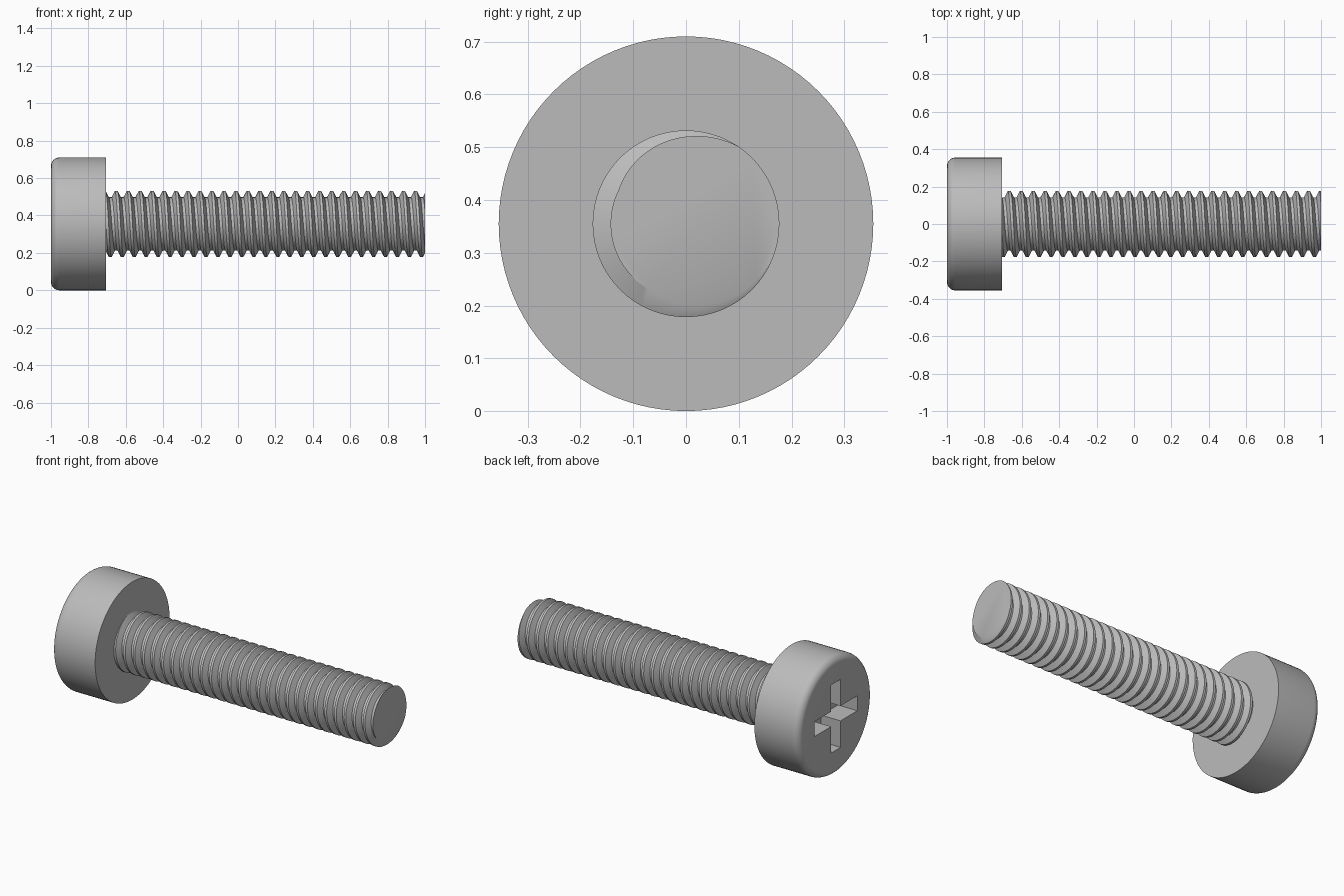
import bpy, bmesh
from math import sin, cos, pi, radians

old = bpy.data.objects.get("Cube")
if old:
    bpy.data.objects.remove(old)

AXIS_Z = 0.355
HEAD_R, HEAD_BACK = 0.355, -0.705
FILLET = 0.045

steel = bpy.data.materials.new("grey steel")
steel.use_nodes = True
GREY = (0.5, 0.5, 0.5, 1)
steel.diffuse_color = GREY
steel.node_tree.nodes["Principled BSDF"].inputs["Base Color"].default_value = GREY


def make_object(name, bm):
    bmesh.ops.recalc_face_normals(bm, faces=bm.faces)
    mesh = bpy.data.meshes.new(name)
    bm.to_mesh(mesh)
    bm.free()
    mesh.materials.append(steel)
    obj = bpy.data.objects.new(name, mesh)
    bpy.context.collection.objects.link(obj)
    obj.location.z = AXIS_Z
    return obj


def select_only(obj):
    bpy.ops.object.select_all(action="DESELECT")
    obj.select_set(True)
    bpy.context.view_layer.objects.active = obj


def make_head():
    # Turned cylinder with a rounded outer rim
    profile = [(HEAD_BACK, HEAD_R)]
    for k in range(9):
        a = k / 8 * pi / 2
        profile.append((-1 + FILLET * (1 - sin(a)), HEAD_R - FILLET * (1 - cos(a))))
    sides = 96
    bm = bmesh.new()
    rings = [[bm.verts.new((x, r * cos(2 * pi * i / sides), r * sin(2 * pi * i / sides)))
              for i in range(sides)] for x, r in profile]
    for a, b in zip(rings, rings[1:]):
        for i in range(sides):
            n = (i + 1) % sides
            bm.faces.new((a[i], a[n], b[n], b[i]))
    bm.faces.new(rings[0])
    bm.faces.new(rings[-1])
    return make_object("head", bm)


def make_cross_cutter(length, width, depth):
    # Plus-shaped prism sunk into the head face
    h, w = length / 2, width / 2
    arm = [(h, -w), (h, w), (w, w)]
    outline = []
    for _ in range(4):
        outline += arm
        arm = [(-z, y) for y, z in arm]
    bm = bmesh.new()
    face = bm.faces.new([bm.verts.new((-1.1, y, z)) for y, z in outline])
    grown = bmesh.ops.extrude_face_region(bm, geom=[face])["geom"]
    for v in grown:
        if isinstance(v, bmesh.types.BMVert):
            v.co.x = -1 + depth
    return make_object("cross_cutter", bm)


def make_shaft(pitch, root, crest, steps=64):
    # Thread section swept along a helix, then trimmed flat at both ends
    section = [(-0.38, root), (-0.11, crest), (0.11, crest), (0.38, root)]
    turns = 32
    bm = bmesh.new()
    rows = []
    for i in range(turns * steps):
        a = 2 * pi * i / steps
        x = 0.997 + pitch * (i / steps - turns + 3)
        rows.append([bm.verts.new((x + dx * pitch, r * cos(a), r * sin(a)))
                     for dx, r in section])
    for i in range(len(rows) - 1):
        a, b = rows[i], rows[i + 1]
        for j in range(3):
            bm.faces.new((a[j], a[j + 1], b[j + 1], b[j]))
        if i + steps + 1 < len(rows):
            c, d = rows[i + steps], rows[i + steps + 1]
            bm.faces.new((a[3], c[0], d[0], b[3]))
    for x, direction in ((1, 1), (HEAD_BACK - 0.04, -1)):
        cut = bmesh.ops.bisect_plane(
            bm, geom=bm.verts[:] + bm.edges[:] + bm.faces[:], dist=1e-6,
            plane_co=(x, 0, 0), plane_no=(direction, 0, 0), clear_outer=True)["geom_cut"]
        rim = [e for e in cut if isinstance(e, bmesh.types.BMEdge)]
        bmesh.ops.holes_fill(bm, edges=rim, sides=0)
    return make_object("threaded_shaft", bm)


head = make_head()
cutter = make_cross_cutter(0.41, 0.09, 0.13)
recess = head.modifiers.new("cross recess", "BOOLEAN")
recess.operation = "DIFFERENCE"
recess.solver = "EXACT"
recess.object = cutter
select_only(head)
bpy.ops.object.modifier_apply(modifier=recess.name)
bpy.data.objects.remove(cutter)

shaft = make_shaft(0.064, 0.143, 0.177)
for part in (head, shaft):
    select_only(part)
    bpy.ops.object.shade_smooth_by_angle(angle=radians(30))
